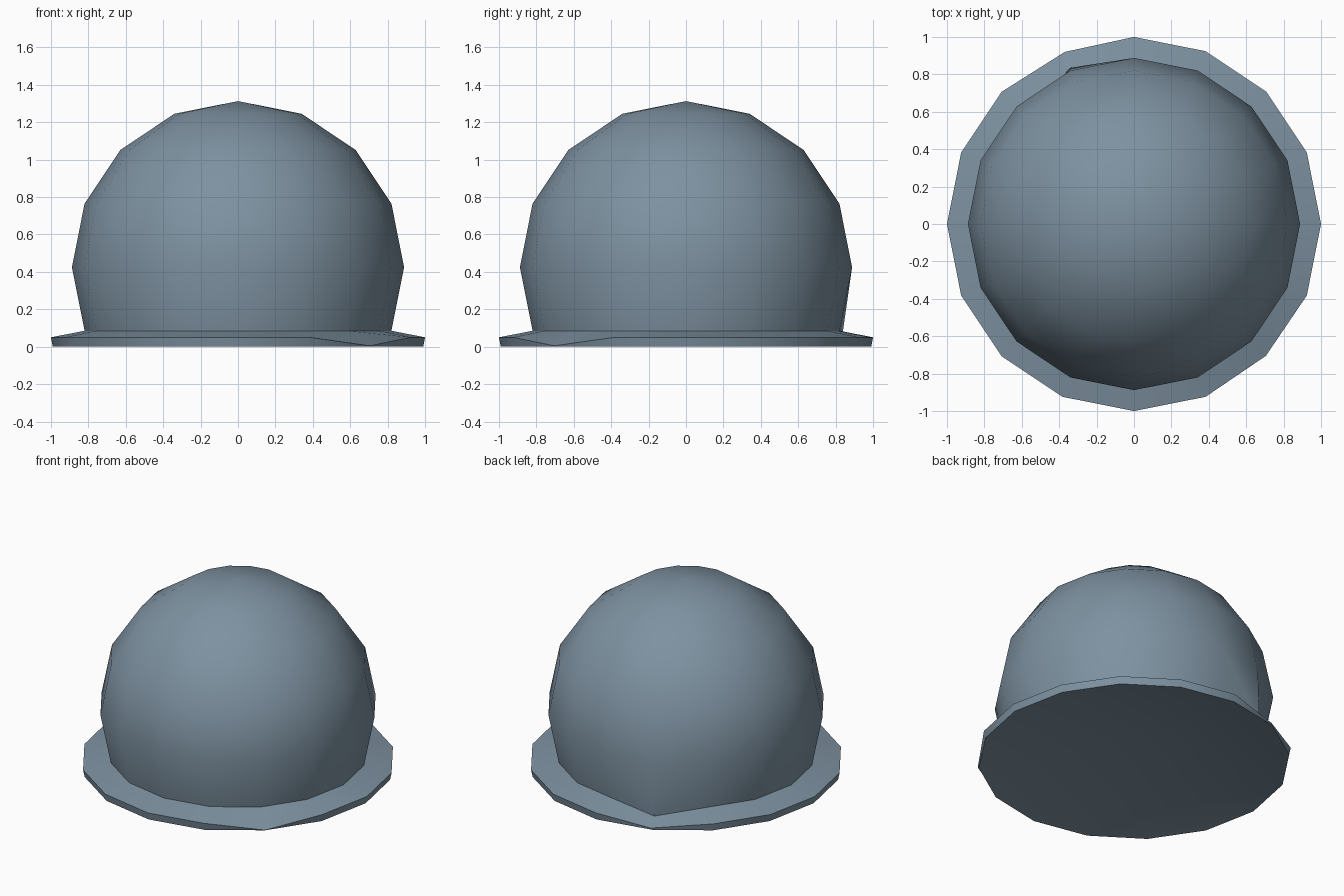
import bpy
import bmesh
from math import cos, sin, pi, radians

if "Cube" in bpy.data.objects:
    bpy.data.objects.remove(bpy.data.objects["Cube"])

SIDES = 16
BENT = 5        # dented side at the back left
DIP = 14        # dipped side at the front right

# Slate blue-grey paint
slate = bpy.data.materials.new("slate")
slate.diffuse_color = (0.206, 0.285, 0.354, 1)
slate.use_nodes = True
slate.node_tree.nodes["Principled BSDF"].inputs["Base Color"].default_value = slate.diffuse_color


def lathe(name, profile, moved):
    """Spin (radius, z) points around z; moved = {(row, side): position}."""
    bm = bmesh.new()
    rows = []
    for r, (rad, z) in enumerate(profile):
        if rad == 0:
            rows.append([bm.verts.new((0, 0, z))] * SIDES)
            continue
        rows.append([bm.verts.new(moved.get((r, i), (
            rad * cos(2 * pi * i / SIDES), rad * sin(2 * pi * i / SIDES), z)))
            for i in range(SIDES)])
    for a, b in zip(rows, rows[1:]):
        for i in range(SIDES):
            j = (i + 1) % SIDES
            bm.faces.new(dict.fromkeys((a[i], b[i], b[j], a[j])))
    bm.normal_update()
    mesh = bpy.data.meshes.new(name)
    bm.to_mesh(mesh)
    bm.free()
    mesh.materials.append(slate)
    obj = bpy.data.objects.new(name, mesh)
    bpy.context.collection.objects.link(obj)
    bpy.ops.object.select_all(action='DESELECT')
    obj.select_set(True)
    bpy.context.view_layer.objects.active = obj
    bpy.ops.object.shade_smooth_by_angle(angle=radians(30))
    return obj


R, CZ = 0.888, 0.425
dent = (-0.34, 0.835, 0.055)

# Dome: a sphere cut off one ring below its equator
dome = [(R * sin(k * pi / 8), CZ + R * cos(k * pi / 8)) for k in range(6)]
dome[0] = (0, CZ + R)
lathe("dome", dome, {(5, BENT): dent})

# Brim: sloping top, thin edge and a shallow hollow underside
brim = [dome[-1], (1.0, 0.05), (0.99, 0.0), (0, 0.19)]
lathe("brim", brim, {
    (0, BENT): dent,
    (1, BENT): (-0.37, 0.92, 0.012),
    (1, DIP): (0.705, -0.705, 0.005),
})
